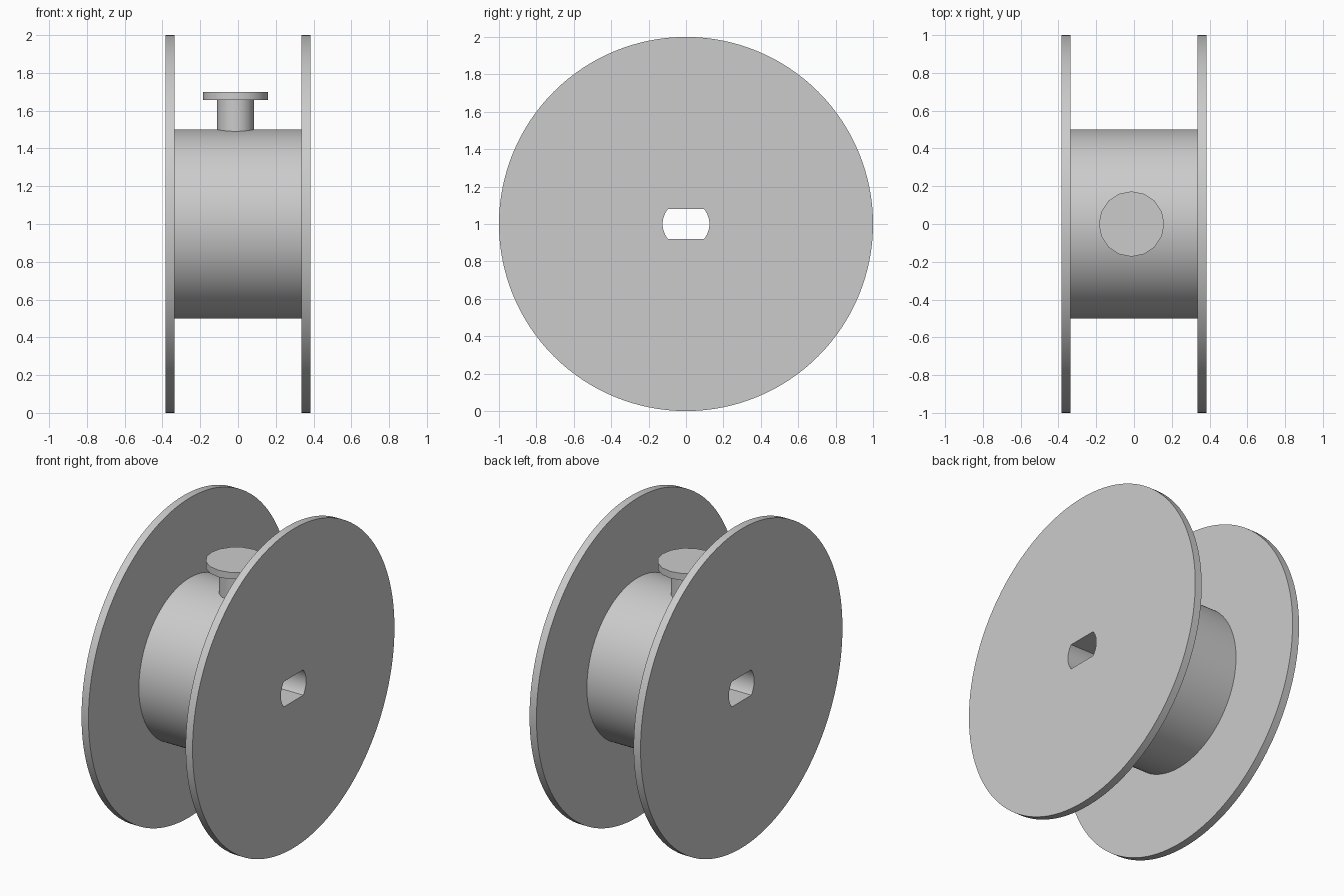
import bpy, bmesh
from math import sin, cos, tau, radians
from mathutils import Vector

cube = bpy.data.objects.get("Cube")
if cube:
    bpy.data.objects.remove(cube, do_unlink=True)

grey = bpy.data.materials.new("light_grey")
grey.use_nodes = True
colour = (0.6, 0.6, 0.6, 1)
grey.diffuse_color = colour
grey.node_tree.nodes["Principled BSDF"].inputs["Base Color"].default_value = colour


def finish(bm, name):
    """Turn a bmesh into a smooth-shaded object with sharp edges kept."""
    bmesh.ops.recalc_face_normals(bm, faces=bm.faces)
    mesh = bpy.data.meshes.new(name)
    bm.to_mesh(mesh)
    bm.free()
    mesh.materials.append(grey)
    obj = bpy.data.objects.new(name, mesh)
    bpy.context.collection.objects.link(obj)
    bpy.ops.object.select_all(action="DESELECT")
    obj.select_set(True)
    bpy.context.view_layer.objects.active = obj
    bpy.ops.object.shade_smooth_by_angle(angle=radians(30))
    return obj


def bridge(bm, a, b):
    for i in range(len(a)):
        j = (i + 1) % len(a)
        bm.faces.new((a[i], a[j], b[j], b[i]))


# Spool: two flanges and a drum around a round bore with two flats
SEGMENTS = 128
OUT, IN = 0.385, 0.337
BORE, FLAT = 0.125, 0.0793
profile = [(-OUT, BORE), (-OUT, 1), (-IN, 1), (-IN, 0.5),
           (IN, 0.5), (IN, 1), (OUT, 1), (OUT, BORE)]
bm = bmesh.new()
rings = []
for x, r in profile:
    ring = []
    for i in range(SEGMENTS):
        a = tau * i / SEGMENTS
        y, z = r * cos(a), r * sin(a)
        if r == BORE and abs(z) > FLAT:
            y, z = y * FLAT / abs(z), FLAT * (1 if z > 0 else -1)
        ring.append(bm.verts.new((x, y, z + 1)))
    rings.append(ring)
for k in range(len(rings)):
    bridge(bm, rings[k], rings[(k + 1) % len(rings)])
finish(bm, "spool")

# Anchor peg with a wider head, standing on the drum
SIDES = 16
bm = bmesh.new()
rings = []
for r, z in [(0.098, 1.48), (0.098, 1.657), (0.173, 1.657), (0.173, 1.7)]:
    rings.append([bm.verts.new(Vector((-0.013 + r * cos(tau * i / SIDES),
                                       r * sin(tau * i / SIDES), z)))
                  for i in range(SIDES)])
for a, b in zip(rings, rings[1:]):
    bridge(bm, a, b)
bm.faces.new(rings[0])
bm.faces.new(rings[-1])
finish(bm, "anchor_peg")
